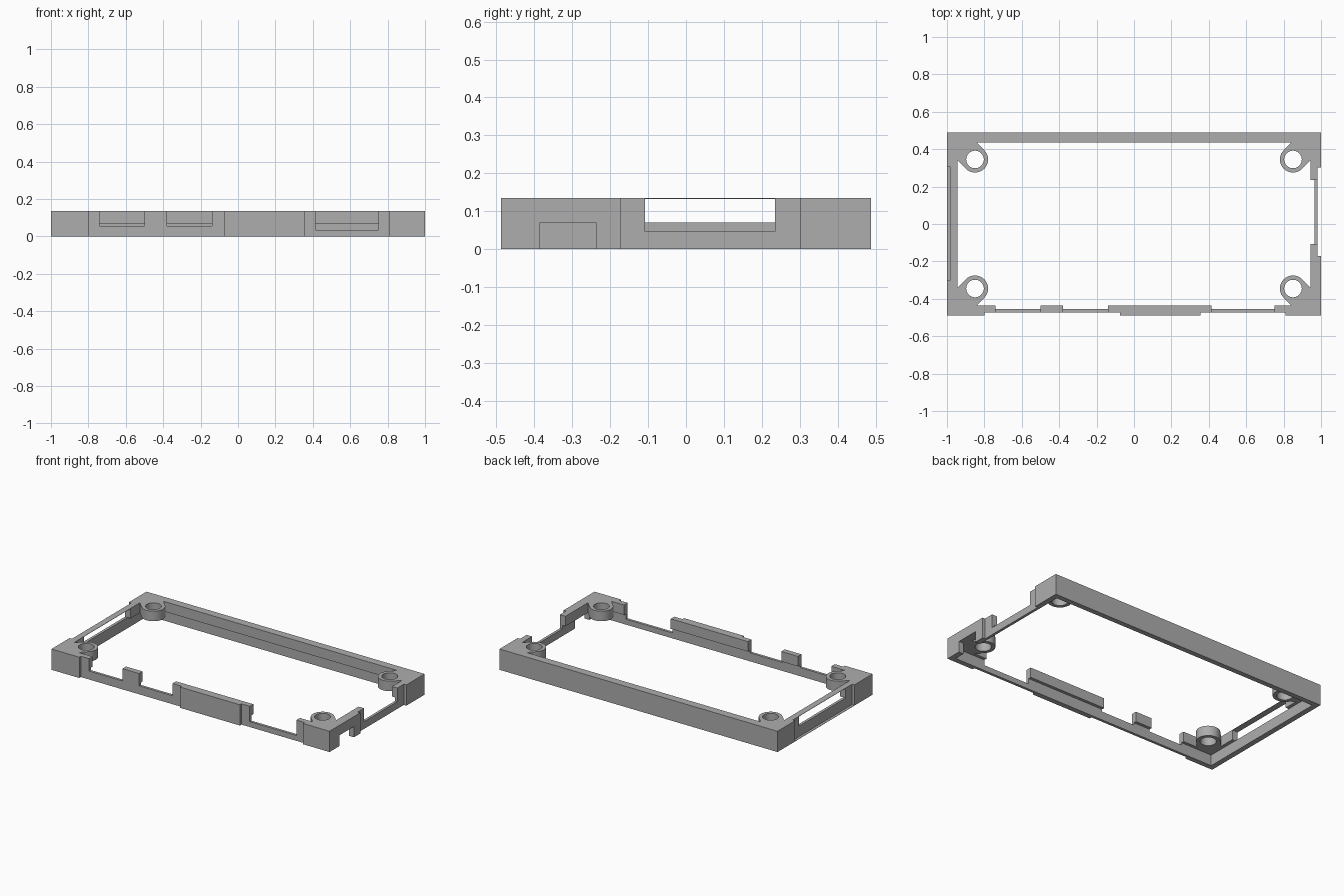
import bpy, bmesh
from math import cos, sin, radians

cube = bpy.data.objects.get("Cube")
if cube:
    bpy.data.objects.remove(cube, do_unlink=True)

HX, HY, TOP = 1.0, 0.488, 0.135      # outer half sizes and height
LEDGE = 0.07                         # underside of the inner ledge
CX, CY, BOSS, HOLE = 0.85, 0.345, 0.07, 0.047

grey = bpy.data.materials.new("plain grey")
grey.use_nodes = True
grey.diffuse_color = (0.42, 0.42, 0.42, 1)
grey.node_tree.nodes["Principled BSDF"].inputs["Base Color"].default_value = grey.diffuse_color


def prism(name, outline, z0, z1):
    """Extrude a flat outline between two heights."""
    bm = bmesh.new()
    face = bm.faces.new([bm.verts.new((x, y, z0)) for x, y in outline])
    ext = bmesh.ops.extrude_face_region(bm, geom=[face])
    for v in ext["geom"]:
        if isinstance(v, bmesh.types.BMVert):
            v.co.z = z1
    bmesh.ops.recalc_face_normals(bm, faces=bm.faces)
    mesh = bpy.data.meshes.new(name)
    bm.to_mesh(mesh)
    bm.free()
    mesh.materials.append(grey)
    obj = bpy.data.objects.new(name, mesh)
    bpy.context.collection.objects.link(obj)
    return obj


def box(name, x0, x1, y0, y1, z0, z1):
    return prism(name, [(x0, y0), (x1, y0), (x1, y1), (x0, y1)], z0, z1)


def arc(cx, cy, r, a0, a1, n):
    return [(cx + r * cos(radians(a0 + (a1 - a0) * i / n)),
             cy + r * sin(radians(a0 + (a1 - a0) * i / n))) for i in range(n + 1)]


frame = box("frame", -HX, HX, -HY, HY, 0, TOP)


def cut(cutter):
    cutter.hide_render = True
    mod = frame.modifiers.new("cut", 'BOOLEAN')
    mod.operation = 'DIFFERENCE'
    mod.solver = 'EXACT'
    mod.object = cutter
    bpy.context.view_layer.objects.active = frame
    bpy.ops.object.modifier_apply(modifier=mod.name)
    bpy.data.objects.remove(cutter, do_unlink=True)


# Central opening, leaving a rounded screw boss and diagonal web in each corner
wx, wy = 0.943, 0.436
curve = arc(CX, CY, BOSS, 135, 315, 24)
(ax, ay), (bx, by) = curve[0], curve[-1]
quarter = [(ax + wy - ay, wy)] + curve + [(wx, by + wx - bx)]
opening = []
for sx, sy in ((1, 1), (1, -1), (-1, -1), (-1, 1)):
    part = [(sx * x, sy * y) for x, y in quarter]
    opening += part if sx * sy > 0 else part[::-1]
cut(prism("opening", opening, -0.1, 0.3))

# Board pocket underneath
cut(box("pocket", -0.965, 0.965, -0.455, 0.455, -0.1, LEDGE))

# Screw holes
for sx in (-1, 1):
    for sy in (-1, 1):
        cut(prism("hole", arc(sx * CX, sy * CY, HOLE, 0, 360, 48)[:-1], -0.1, 0.3))

# Front: shallow outer recesses and connector notches
for x0, x1 in ((-0.8, -0.075), (0.355, 0.81)):
    cut(box("recess", x0, x1, -0.6, -0.472, -0.1, 0.3))
for x0, x1, z in ((-0.74, -0.5, 0.055), (-0.38, -0.14, 0.055), (0.415, 0.75, 0.035)):
    cut(box("notch", x0, x1, -0.6, -0.42, z, 0.3))

# Left side: recess, wide notch and small low port
cut(box("recess", 0.982, 1.1, -0.172, 0.302, -0.1, 0.3))
cut(box("notch", 0.93, 1.1, -0.108, 0.235, 0.047, 0.3))
cut(box("port", 0.93, 1.1, -0.385, -0.237, -0.1, LEDGE))

# Right side: recess above a thin foot, slot below a thin top strip
cut(box("recess", -1.1, -0.983, -0.302, 0.308, 0.002, 0.3))
cut(box("slot", -1.1, -0.93, -0.237, 0.243, LEDGE, TOP - 0.002))

bpy.ops.object.select_all(action='DESELECT')
frame.select_set(True)
bpy.context.view_layer.objects.active = frame
bpy.ops.object.shade_smooth_by_angle(angle=radians(30))
